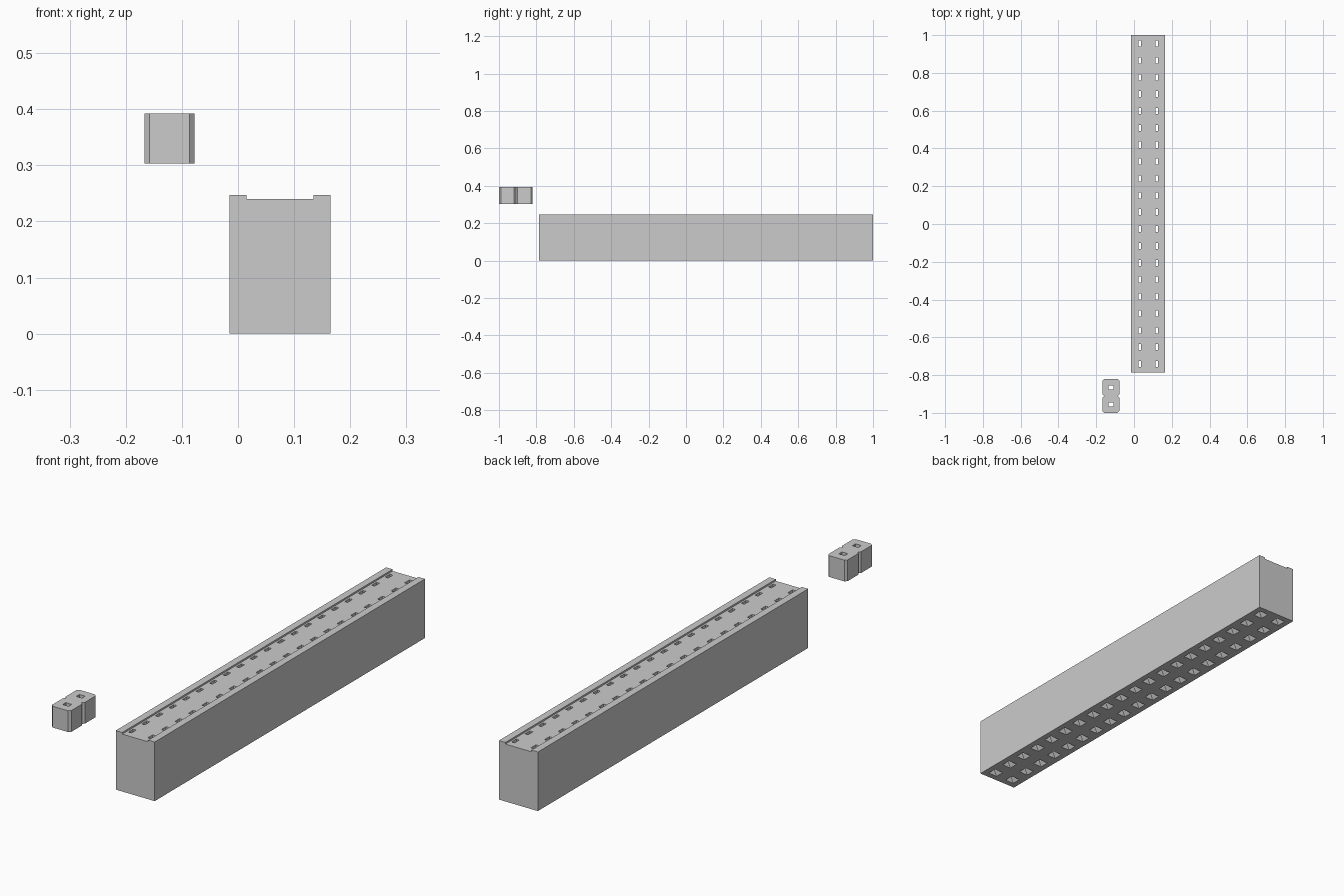
import bpy, bmesh

cube = bpy.data.objects.get("Cube")
if cube:
    bpy.data.objects.remove(cube, do_unlink=True)

grey = bpy.data.materials.new("plain grey")
grey.use_nodes = True
grey.diffuse_color = (0.6, 0.6, 0.6, 1)
grey.node_tree.nodes["Principled BSDF"].inputs["Base Color"].default_value = (0.6, 0.6, 0.6, 1)

PITCH = 0.0893


def loft(bm, rings):
    """Skin a closed solid through rings of equal point count."""
    loops = [[bm.verts.new(p) for p in ring] for ring in rings]
    n = len(loops[0])
    bm.faces.new(loops[0])
    bm.faces.new(loops[-1])
    for a, b in zip(loops, loops[1:]):
        for i in range(n):
            j = (i + 1) % n
            bm.faces.new((a[i], a[j], b[j], b[i]))


def rect(x, y, z, w, d):
    return [(x + sx * w / 2, y + sy * d / 2, z)
            for sx, sy in ((-1, -1), (1, -1), (1, 1), (-1, 1))]


def make_object(name, bm):
    bmesh.ops.recalc_face_normals(bm, faces=bm.faces)
    mesh = bpy.data.meshes.new(name)
    bm.to_mesh(mesh)
    bm.free()
    mesh.materials.append(grey)
    obj = bpy.data.objects.new(name, mesh)
    bpy.context.collection.objects.link(obj)
    return obj


def carve(obj, cutter):
    """Subtract the cutter, keep the result and drop the cutter."""
    mod = obj.modifiers.new("holes", "BOOLEAN")
    mod.operation = "DIFFERENCE"
    mod.solver = "EXACT"
    mod.object = cutter
    graph = bpy.context.evaluated_depsgraph_get()
    mesh = bpy.data.meshes.new_from_object(obj.evaluated_get(graph))
    obj.modifiers.clear()
    obj.data = mesh
    bpy.data.objects.remove(cutter, do_unlink=True)


# Long socket body: end profile with a shallow channel along the top
left, right, top, floor, lip = -0.015, 0.165, 0.247, 0.24, 0.03
front, back = -0.786, 1.0
profile = [(left, 0), (right, 0), (right, top), (right - lip, top),
           (right - lip, floor), (left + lip, floor), (left + lip, top), (left, top)]
bm = bmesh.new()
loft(bm, [[(x, y, z) for x, z in profile] for y in (front, back)])
body = make_object("socket_body", bm)

# Contact holes: narrow slots at the top, square lead-in funnels below
bm = bmesh.new()
for row in range(20):
    y = front + PITCH * (row + 0.5)
    for x in (0.03, 0.12):
        loft(bm, [rect(x, y, -0.005, 0.048, 0.042),
                  rect(x, y, 0.02, 0.014, 0.032),
                  rect(x, y, 0.3, 0.014, 0.032)])
carve(body, make_object("socket_hole_cutter", bm))

# Two-way jumper: outline with cut corners and a notch on each side
half, cut, cx, cy = 0.0893 / 2, 0.009, -0.122, -0.91
quarter = [(half - cut, -PITCH), (half, -PITCH + cut), (half, -cut)]
waist = (half - cut, 0)
side = quarter + [waist] + [(x, -y) for x, y in reversed(quarter)]
outline = side + [(-x, -y) for x, y in side]
bm = bmesh.new()
loft(bm, [[(cx + x, cy + y, z) for x, y in outline] for z in (0.303, 0.392)])
jumper = make_object("jumper_block", bm)

# Pin holes through the jumper
bm = bmesh.new()
for s in (-0.5, 0.5):
    loft(bm, [rect(cx, cy + s * PITCH, z, 0.027, 0.021) for z in (0.28, 0.42)])
carve(jumper, make_object("jumper_hole_cutter", bm))
